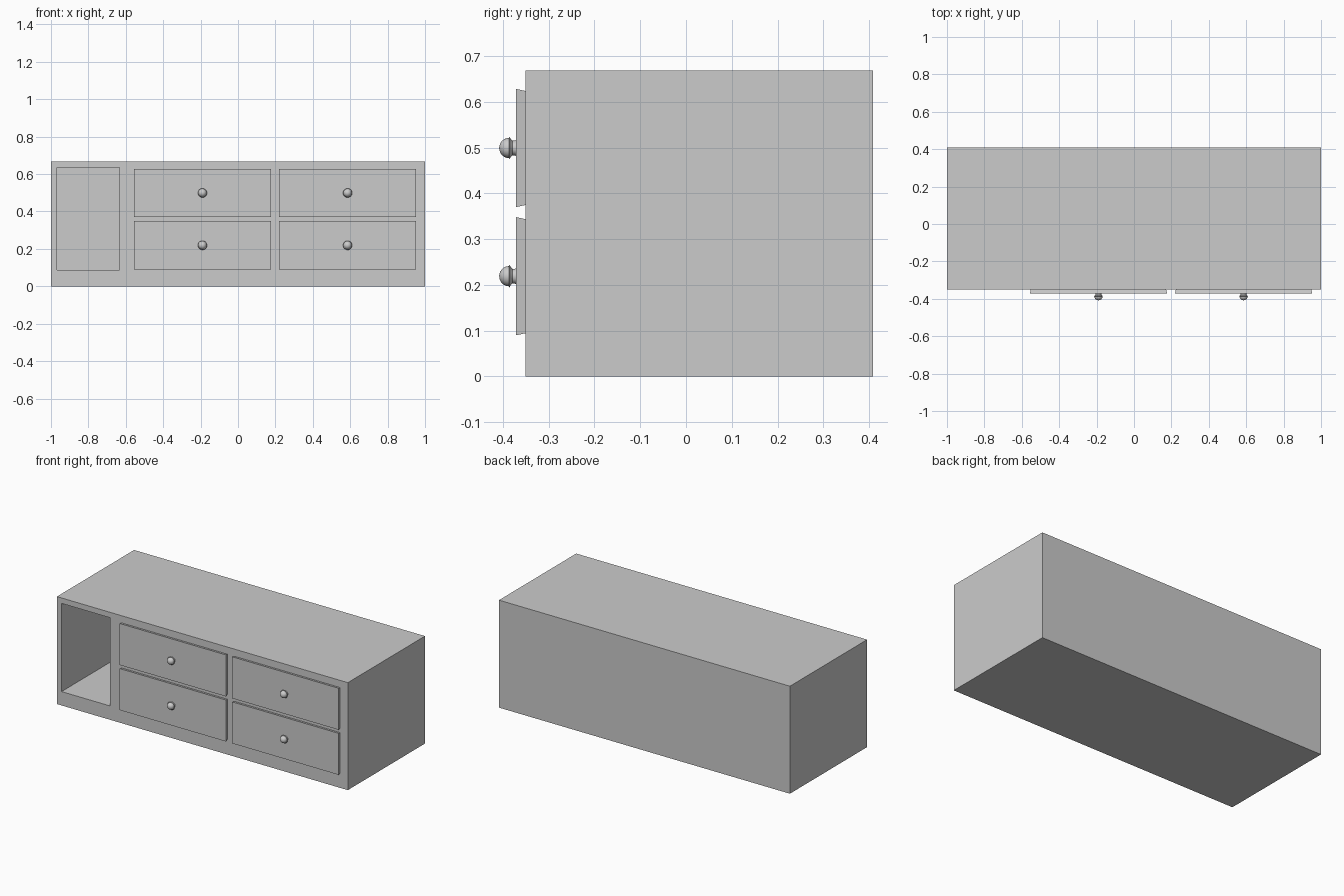
import bpy, bmesh, math
from mathutils import Matrix, Vector

if "Cube" in bpy.data.objects:
    bpy.data.objects.remove(bpy.data.objects["Cube"])

FRONT, BACK, HEIGHT = -0.35, 0.408, 0.668


def finish(bm, name):
    bmesh.ops.recalc_face_normals(bm, faces=bm.faces)
    mesh = bpy.data.meshes.new(name)
    bm.to_mesh(mesh)
    bm.free()
    obj = bpy.data.objects.new(name, mesh)
    bpy.context.collection.objects.link(obj)
    return obj


def box(x0, x1, y0, y1, z0, z1):
    bm = bmesh.new()
    bmesh.ops.create_cube(bm, size=1)
    for v in bm.verts:
        v.co = (x1 if v.co.x > 0 else x0, y1 if v.co.y > 0 else y0, z1 if v.co.z > 0 else z0)
    bm.normal_update()
    return bm


def front_face(bm):
    return min(bm.faces, key=lambda f: f.calc_center_median().y)


# Cabinet: box whose front face is inset around the open shelf and pushed inwards
bm = box(-1, 1, FRONT, BACK, 0, HEIGHT)
face = front_face(bm)
bmesh.ops.inset_individual(bm, faces=[face], thickness=0.05)
for v in face.verts:
    v.co = (-0.634 if v.co.x > 0 else -0.968, FRONT, 0.634 if v.co.z > 0.33 else 0.086)
hole = bmesh.ops.extrude_discrete_faces(bm, faces=[face])["faces"][0]
bmesh.ops.translate(bm, verts=hole.verts, vec=(0, 0.72, 0))
finish(bm, "cabinet")


# Drawer front: slab slightly wider at its outer face
def drawer_front(name, x, z, w=0.733, h=0.258):
    bm = box(x - w / 2, x + w / 2, -0.371, FRONT + 0.002, z - h / 2, z + h / 2)
    for v in bm.verts:
        if v.co.y > -0.36:
            v.co.x += math.copysign(0.005, x - v.co.x)
            v.co.z += math.copysign(0.005, z - v.co.z)
    finish(bm, name)


# Knob: turned profile of (radius, y) with a waisted neck, collar and dome
def knob(name, x, z):
    profile = [(0.019, -0.368), (0.016, -0.374), (0.016, -0.379), (0.020, -0.383), (0.0245, -0.385)]
    profile += [(0.022 * math.cos(a), -0.387 - 0.021 * math.sin(a))
                for a in (math.radians(d) for d in range(0, 91, 15))]
    bm = bmesh.new()
    verts = [bm.verts.new((r, y, 0)) for r, y in profile]
    edges = [bm.edges.new(pair) for pair in zip(verts, verts[1:])]
    bmesh.ops.spin(bm, geom=verts + edges, cent=(0, 0, 0), axis=(0, 1, 0),
                   angle=math.tau, steps=24, use_duplicate=False)
    bmesh.ops.remove_doubles(bm, verts=bm.verts, dist=0.0001)
    bmesh.ops.translate(bm, verts=bm.verts, vec=(x, 0, z))
    obj = finish(bm, name)
    bpy.ops.object.select_all(action='DESELECT')
    obj.select_set(True)
    bpy.context.view_layer.objects.active = obj
    bpy.ops.object.shade_smooth_by_angle(angle=math.radians(40))


# Two columns by two rows of drawers
for side, x in (("left", -0.19), ("right", 0.586)):
    for row, z in (("lower", 0.219), ("upper", 0.499)):
        drawer_front(f"drawer_front_{row}_{side}", x, z)
        knob(f"knob_{row}_{side}", x, z)
